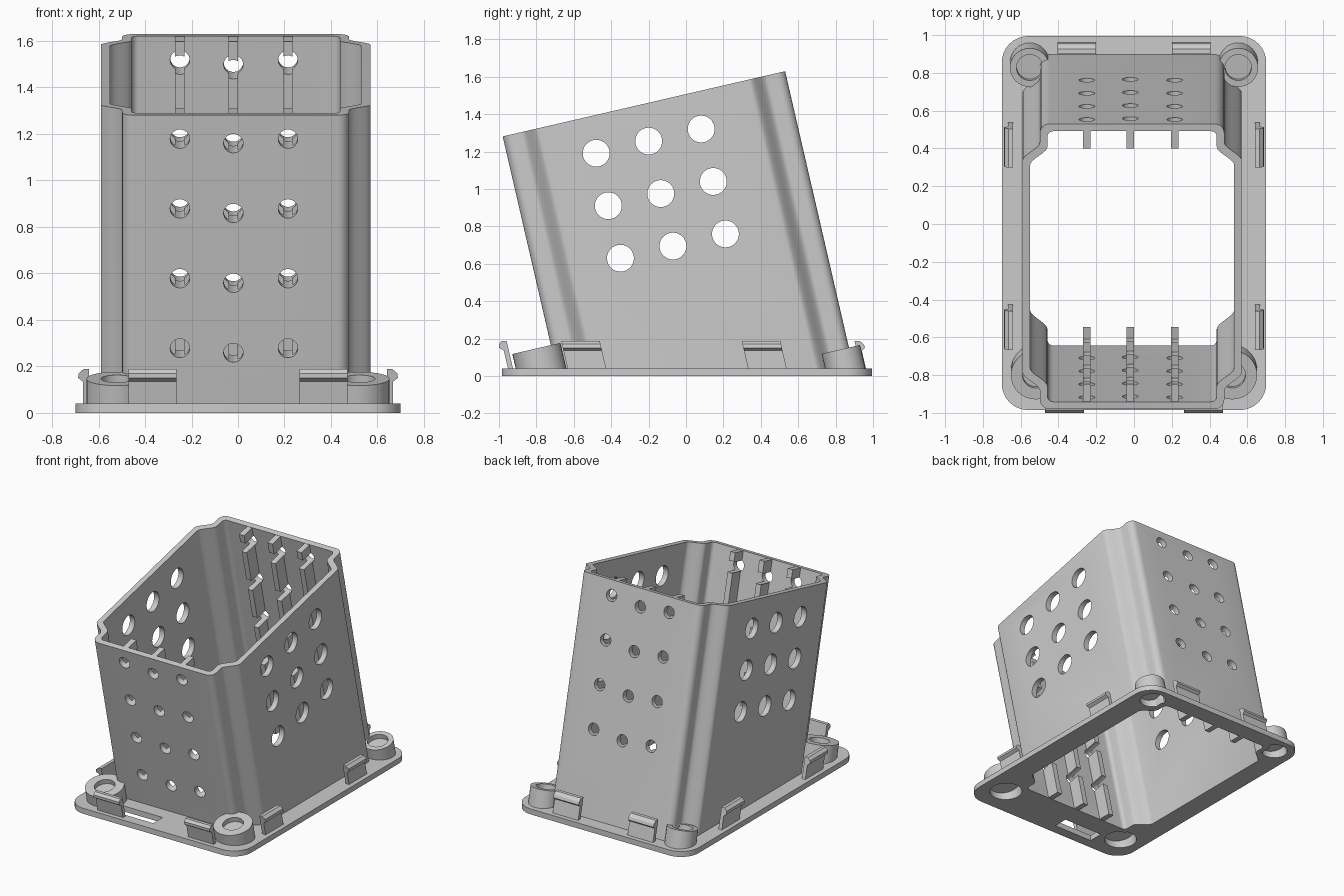
import bpy, bmesh, math
from mathutils import Matrix, Vector

cube = bpy.data.objects.get("Cube")
if cube:
    bpy.data.objects.remove(cube)

grey = bpy.data.materials.new("plain grey")
grey.use_nodes = True
GREY = (0.6, 0.6, 0.6, 1)
grey.diffuse_color = GREY
grey.node_tree.nodes["Principled BSDF"].inputs["Base Color"].default_value = GREY

TILT = math.radians(13)
LEAN = Matrix.Rotation(TILT, 4, 'X')
SHEAR = Matrix.Identity(4)
SHEAR[1][2] = -math.tan(TILT)
TUBE = Matrix.Translation((-0.01, -0.225, 1.455)) @ LEAN   # centre of the tilted rim
WALL, HALF_W, HALF_L, NOTCH = 0.04, 0.58, 0.775, 0.488


def finish(name, bm, floor=None):
    """Turn a bmesh into an object, optionally trimmed flat near the ground."""
    if floor is not None:
        geom = bm.verts[:] + bm.edges[:] + bm.faces[:]
        r = bmesh.ops.bisect_plane(bm, geom=geom, plane_co=(0, 0, floor),
                                   plane_no=(0, 0, -1), clear_outer=True)
        edges = [e for e in r["geom_cut"] if isinstance(e, bmesh.types.BMEdge)]
        bmesh.ops.edgeloop_fill(bm, edges=edges)
    bmesh.ops.recalc_face_normals(bm, faces=bm.faces)
    mesh = bpy.data.meshes.new(name)
    bm.to_mesh(mesh)
    bm.free()
    mesh.materials.append(grey)
    obj = bpy.data.objects.new(name, mesh)
    bpy.context.scene.collection.objects.link(obj)
    return obj


def add_prism(bm, outline, z0, z1, matrix=Matrix()):
    low = [bm.verts.new(matrix @ Vector((x, y, z0))) for x, y in outline]
    high = [bm.verts.new(matrix @ Vector((x, y, z1))) for x, y in outline]
    bm.faces.new(low[::-1])
    bm.faces.new(high)
    n = len(outline)
    for i in range(n):
        j = (i + 1) % n
        bm.faces.new((low[i], low[j], high[j], high[i]))


def prism(name, outline, z0, z1, matrix=Matrix(), floor=None):
    bm = bmesh.new()
    add_prism(bm, outline, z0, z1, matrix)
    return finish(name, bm, floor)


def circle(r, cx=0, cy=0, n=32):
    return [(cx + r * math.cos(i * math.tau / n), cy + r * math.sin(i * math.tau / n))
            for i in range(n)]


def box(x0, x1, y0, y1):
    return [(x0, y0), (x1, y0), (x1, y1), (x0, y1)]


def cut(obj, *cutters):
    for c in cutters:
        c.hide_render = True
        mod = obj.modifiers.new("cut", 'BOOLEAN')
        mod.operation, mod.solver, mod.object = 'DIFFERENCE', 'EXACT', c
        bpy.context.view_layer.update()
        dg = bpy.context.evaluated_depsgraph_get()
        mesh = bpy.data.meshes.new_from_object(obj.evaluated_get(dg))
        obj.modifiers.clear()
        obj.data = mesh


def tube_outline(inset):
    """Rectangle whose corners step inward through a soft S-curve."""
    side, notch, end = HALF_W - inset, NOTCH - inset, HALF_L - inset
    start, r = HALF_L - 0.2 - 0.6 * inset, 0.05 - 0.5 * inset
    quarter = []
    for i in range(11):
        t = i / 10
        s = t * t * (3 - 2 * t)
        quarter.append((side + (notch - side) * s, start + 0.1 * t))
    for i in range(7):
        a = i * math.pi / 12
        quarter.append((notch - r + r * math.cos(a), end - r + r * math.sin(a)))
    half = quarter + [(-x, y) for x, y in reversed(quarter)]
    return half + [(-x, -y) for x, y in half]


# Cutters: the hollow, the small wall holes and the large side vents
hollow = prism("hollow_cutter", tube_outline(WALL), -2.2, 0.3, TUBE)

RIB_X = (-0.24, -0.01, 0.225)
bm = bmesh.new()
along_y = TUBE @ Matrix.Rotation(math.pi / 2, 4, 'X')
for col, x in enumerate(RIB_X):
    for row in range(4):
        drop = 0.105 + 0.308 * row + (0.02 if col == 1 else 0)
        add_prism(bm, circle(0.042, x, -drop, 24), -1.2, 1.2, along_y)
small_holes = finish("small_hole_cutter", bm)

bm = bmesh.new()
along_x = TUBE @ Matrix.Rotation(math.pi / 2, 4, 'Y')
for i in (-1, 0, 1):
    for row in range(3):
        add_prism(bm, circle(0.072, 0.2 + 0.288 * row, -0.02 + 0.288 * i), -1, 1, along_x)
vents = finish("vent_cutter", bm)

# Leaning tube
tube = prism("tube", tube_outline(0), -1.9, 0, TUBE, 0.001)
cut(tube, hollow, small_holes, vents)
parts = [tube]

# Inner ribs on the front and back walls, broken by the holes
for side, sy in (("front", -1), ("back", 1)):
    for i, x in enumerate(RIB_X):
        ys = sorted((sy * (HALF_L - 0.02), sy * (HALF_L - WALL - 0.095)))
        rib = prism(f"{side}_rib_{i + 1}", box(x - 0.02, x + 0.02, *ys),
                    -1.9, -0.002, TUBE, 0.002)
        cut(rib, small_holes)
        parts.append(rib)

# Base plate with rounded corners
corner = 0.14
outline = []
for k, (sx, sy) in enumerate(((1, 1), (-1, 1), (-1, -1), (1, -1))):
    for i in range(9):
        a = (k + i / 8) * math.pi / 2
        outline.append((sx * (0.7 - corner) + corner * math.cos(a),
                        0.005 + sy * (0.99 - corner) + corner * math.sin(a)))
plate = prism("base_plate", outline, 0, 0.04)
slot = prism("slot_cutter", box(-0.37, -0.05, -0.91, -0.8), -0.1, 0.1)
cut(plate, hollow, slot)
parts.append(plate)

# Corner bosses with a blind hole above and a recess below
cutters = [hollow, small_holes, vents, slot]
for end, cx, cy, top, r in (("front", 0.52, -0.8, 0.147, 0.132),
                            ("back", 0.552, 0.828, 0.142, 0.105)):
    for side, sx in (("left", 1), ("right", -1)):
        m = Matrix.Translation((sx * cx, cy, top)) @ LEAN
        boss = prism(f"{end}_{side}_boss", circle(r), -0.3, 0, m, 0.001)
        socket = prism("socket_cutter", circle(0.07), -0.035, 0.1, m)
        recess = prism("recess_cutter", circle(r * 0.84), -0.4, -0.07, m)
        cut(boss, socket, recess, hollow)
        cut(plate, recess)
        cutters += [socket, recess]
        parts.append(boss)

# Snap clips: thin leaning plates with an outward lip
CLIP = [(-0.015, -0.02), (0.012, -0.02), (0.012, 0.095), (0.033, 0.11),
        (0.03, 0.13), (0.01, 0.148), (-0.015, 0.148)]


def clip(name, x, y, turn):
    upright = Matrix.Rotation(math.pi / 2, 4, 'X')
    m = (Matrix.Translation((x, y, 0.04)) @ SHEAR
         @ Matrix.Rotation(math.radians(turn), 4, 'Z') @ upright)
    parts.append(prism(name, CLIP, -0.103, 0.103, m))


for side, sx in (("left", 1), ("right", -1)):
    clip(f"front_{side}_clip", sx * 0.367, -0.94, -90)
    clip(f"back_{side}_clip", sx * 0.303, 0.95, 90)
    for end, y in (("front", -0.53), ("back", 0.435)):
        clip(f"{side}_side_{end}_clip", sx * 0.655, y, 0 if sx > 0 else 180)

for c in cutters:
    bpy.data.objects.remove(c)

# Smooth the curves while keeping edges crisp
bpy.ops.object.select_all(action='DESELECT')
for p in parts:
    p.select_set(True)
bpy.context.view_layer.objects.active = tube
bpy.ops.object.shade_smooth_by_angle(angle=math.radians(30))
